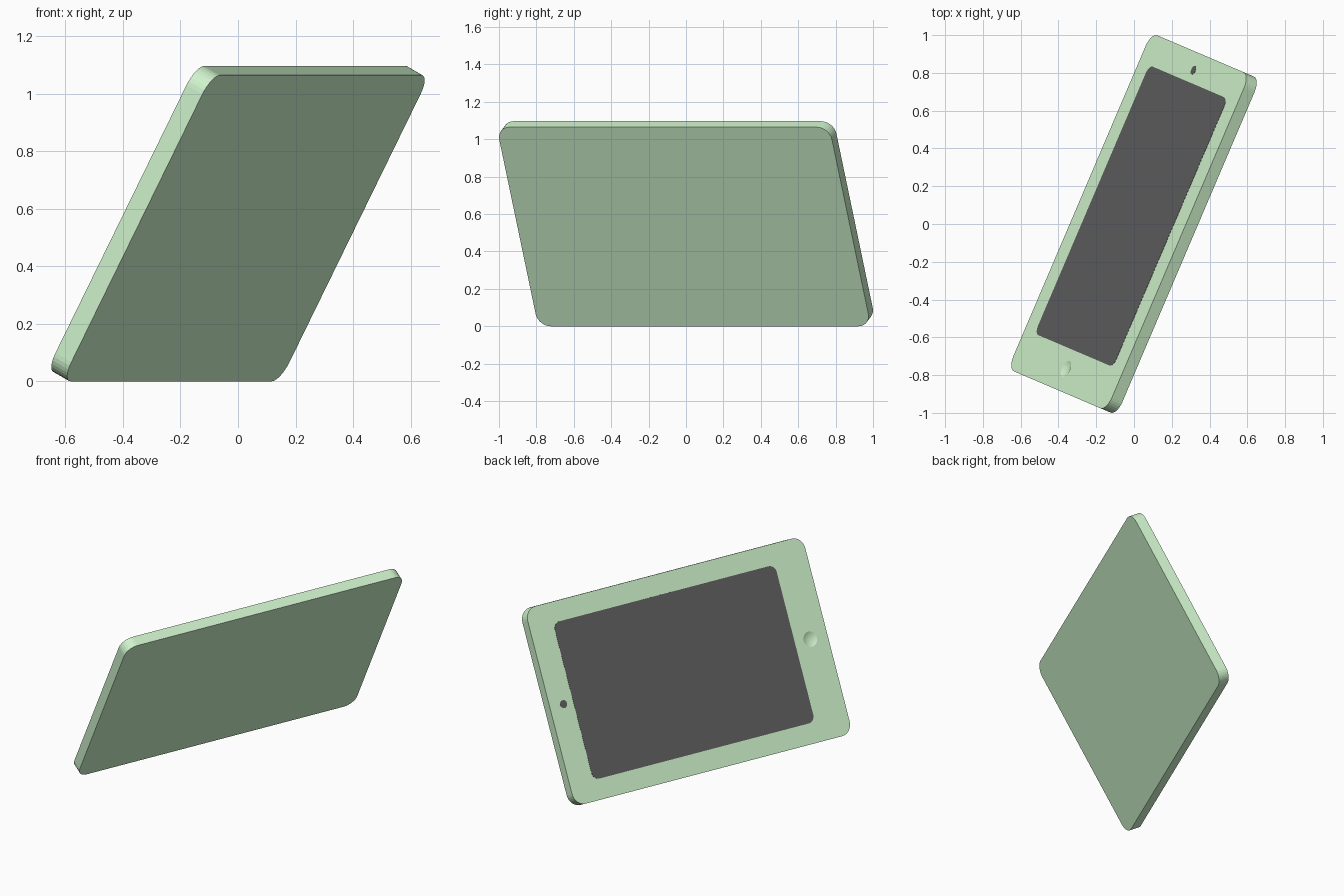
import bpy, bmesh, math
from mathutils import Matrix

if "Cube" in bpy.data.objects:
    bpy.data.objects.remove(bpy.data.objects["Cube"])

# Body size; local x = width, y = length, z = out of the screen
W, L, T, R = 1.206, 1.934, 0.068, 0.075
TILT, TURN = math.radians(62), math.radians(-23.1)
HEIGHT = W * math.sin(TILT) + T * math.cos(TILT)
POSE = (Matrix.Translation((0, 0, HEIGHT / 2))
        @ Matrix.Rotation(TURN, 4, 'Z') @ Matrix.Rotation(-TILT, 4, 'Y'))


def material(name, color):
    m = bpy.data.materials.new(name)
    m.diffuse_color = (*color, 1)
    m.use_nodes = True
    m.node_tree.nodes["Principled BSDF"].inputs["Base Color"].default_value = m.diffuse_color
    return m


def rounded_rect(x0, x1, y0, y1, r, seg=8):
    pts = []
    corners = [(x1 - r, y1 - r), (x0 + r, y1 - r), (x0 + r, y0 + r), (x1 - r, y0 + r)]
    for i, (cx, cy) in enumerate(corners):
        for k in range(seg + 1):
            a = math.pi / 2 * (i + k / seg)
            pts.append((cx + r * math.cos(a), cy + r * math.sin(a)))
    return pts


def circle(cx, cy, r, n=32):
    return [(cx + r * math.cos(2 * math.pi * i / n), cy + r * math.sin(2 * math.pi * i / n))
            for i in range(n)]


def slab(name, outline, z0, z1, mat):
    bm = bmesh.new()
    face = bm.faces.new([bm.verts.new((x, y, z0)) for x, y in outline])
    ext = bmesh.ops.extrude_face_region(bm, geom=[face], use_keep_orig=True)
    verts = [g for g in ext['geom'] if isinstance(g, bmesh.types.BMVert)]
    bmesh.ops.translate(bm, verts=verts, vec=(0, 0, z1 - z0))
    bmesh.ops.recalc_face_normals(bm, faces=bm.faces)
    me = bpy.data.meshes.new(name)
    bm.to_mesh(me)
    bm.free()
    ob = bpy.data.objects.new(name, me)
    bpy.context.collection.objects.link(ob)
    ob.matrix_world = POSE
    me.materials.append(mat)
    return ob


green = material("green_shell", (0.62, 0.89, 0.60))
black = material("black_glass", (0.11, 0.11, 0.11))

# Tablet body
body = slab("body", rounded_rect(-W / 2, W / 2, -L / 2, L / 2, R), -T / 2, T / 2, green)

# Shallow dished home button, cut with a sphere
rim, depth = 0.046, 0.010
rad = (rim ** 2 + depth ** 2) / (2 * depth)
bm = bmesh.new()
bmesh.ops.create_uvsphere(bm, u_segments=32, v_segments=64, radius=rad)
me = bpy.data.meshes.new("button_cutter")
bm.to_mesh(me)
bm.free()
me.materials.append(green)
cutter = bpy.data.objects.new("button_cutter", me)
bpy.context.collection.objects.link(cutter)
cutter.matrix_world = POSE @ Matrix.Translation((0, -0.847, T / 2 - depth + rad))
cutter.hide_render = True
cutter.hide_set(True)
cut = body.modifiers.new("button_dish", 'BOOLEAN')
cut.operation = 'DIFFERENCE'
cut.solver = 'EXACT'
cut.object = cutter

# Screen and camera lens, almost flush with the face
slab("screen", rounded_rect(-0.48, 0.48, -0.74, 0.805, 0.045), T / 2 - 0.01, T / 2 + 0.001, black)
slab("camera_lens", circle(0, 0.872, 0.024), T / 2 - 0.01, T / 2 + 0.001, black)
